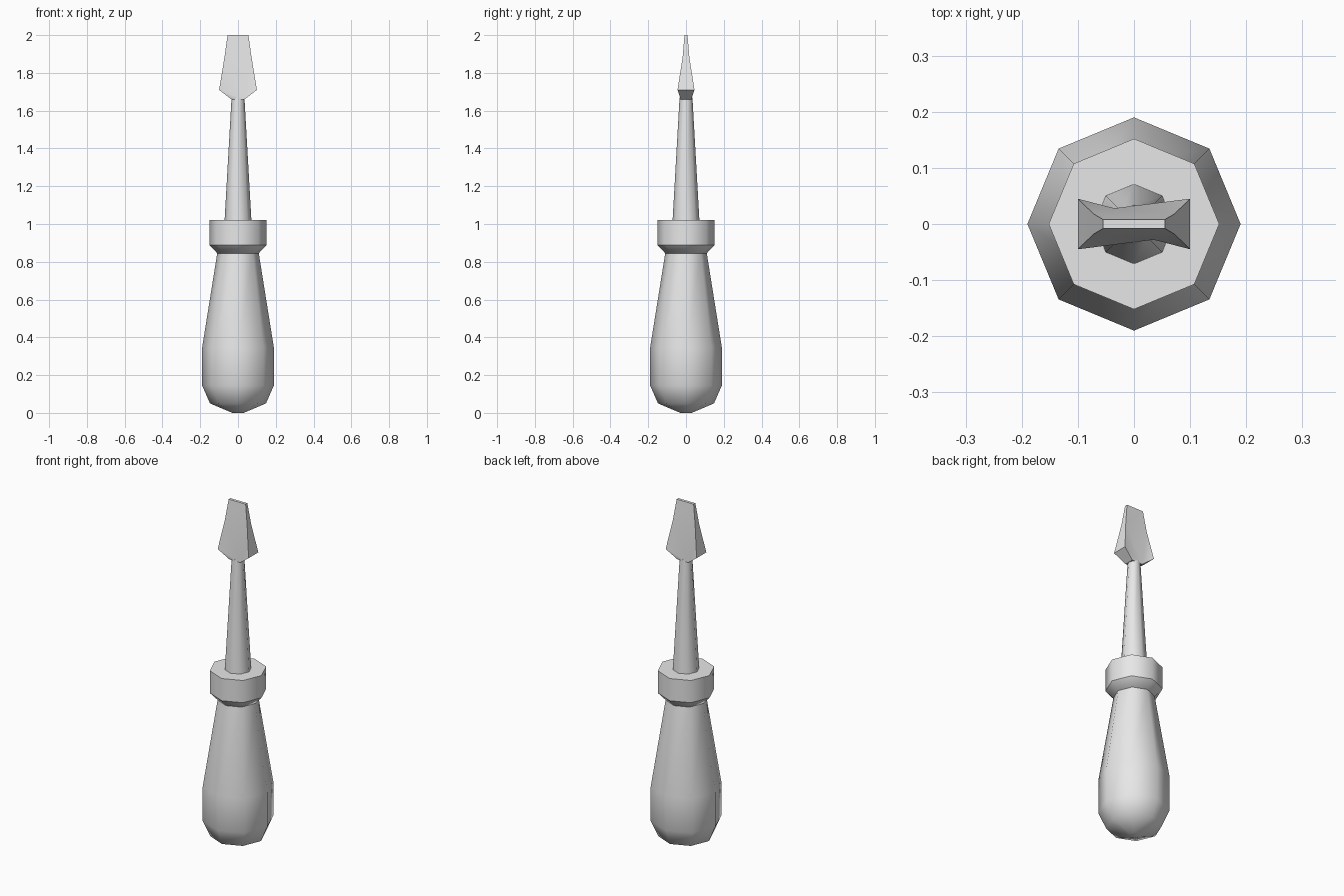
import bpy
import bmesh
import math

cube = bpy.data.objects.get("Cube")
if cube:
    bpy.data.objects.remove(cube, do_unlink=True)

SIDES = 8

# One plain grey for the whole tool
grey = bpy.data.materials.new("light grey")
grey.use_nodes = True
colour = (0.8, 0.8, 0.8, 1)
grey.diffuse_color = colour
grey.node_tree.nodes["Principled BSDF"].inputs["Base Color"].default_value = colour


def finish(bm, name, smooth_angle=None, sharp_rings=()):
    """Turn a bmesh into a named object, smooth except at creases and sharp rings."""
    bmesh.ops.recalc_face_normals(bm, faces=bm.faces)
    limit = math.radians(smooth_angle or 0)
    for face in bm.faces:
        face.smooth = smooth_angle is not None
    for edge in bm.edges:
        on_ring = any(all(abs(v.co.z - z) < 0.001 for v in edge.verts) for z in sharp_rings)
        edge.smooth = not on_ring and edge.calc_face_angle(0) < limit
    mesh = bpy.data.meshes.new(name)
    bm.to_mesh(mesh)
    bm.free()
    mesh.materials.append(grey)
    obj = bpy.data.objects.new(name, mesh)
    bpy.context.collection.objects.link(obj)
    return obj


def turned(name, profile, sharp_rings=()):
    """Turn a (radius, height) profile into a closed eight-sided solid."""
    bm = bmesh.new()
    rings = []
    for radius, z in profile:
        angles = [math.tau * i / SIDES for i in range(SIDES)]
        rings.append([bm.verts.new((radius * math.cos(a), radius * math.sin(a), z))
                      for a in angles])
    for low, high in zip(rings, rings[1:]):
        for i in range(SIDES):
            j = (i + 1) % SIDES
            bm.faces.new((low[i], low[j], high[j], high[i]))
    bm.faces.new(rings[0])
    bm.faces.new(rings[-1])
    return finish(bm, name, 50, sharp_rings)


# Grip: rounded butt swelling, then tapering to the neck
turned("handle", [(0.03, 0), (0.148, 0.05), (0.19, 0.145), (0.19, 0.345), (0.11, 0.845)])

# Collar with a chamfered underside
turned("collar", [(0.11, 0.845), (0.152, 0.89), (0.152, 1.02)], sharp_rings=(0.89, 1.02))

# Tapering shaft
turned("shaft", [(0.071, 1.02), (0.034, 1.67)])

# Flat blade: rectangular sections as (half width, half depth, height)
sections = [(0.035, 0.028, 1.66), (0.1, 0.045, 1.71), (0.072, 0.018, 1.88), (0.055, 0.008, 2)]
bm = bmesh.new()
root, shoulder, waist, tip = [
    [bm.verts.new((sx * x, sy * y, z)) for sx, sy in ((-1, -1), (1, -1), (1, 1), (-1, 1))]
    for x, y, z in sections]
# Broad faces, front and back, hollowed towards the root
for a, b in ((0, 1), (2, 3)):
    bm.faces.new((root[b], root[a], shoulder[a]))
    bm.faces.new((root[b], shoulder[a], waist[a]))
    bm.faces.new((root[b], waist[a], waist[b]))
    bm.faces.new((root[b], waist[b], shoulder[b]))
    bm.faces.new((waist[a], waist[b], tip[b], tip[a]))
# Narrow sides
for a, b in ((1, 2), (3, 0)):
    for low, high in ((root, shoulder), (shoulder, waist), (waist, tip)):
        bm.faces.new((low[a], low[b], high[b], high[a]))
bm.faces.new(root)
bm.faces.new(tip)
finish(bm, "blade", 30)
